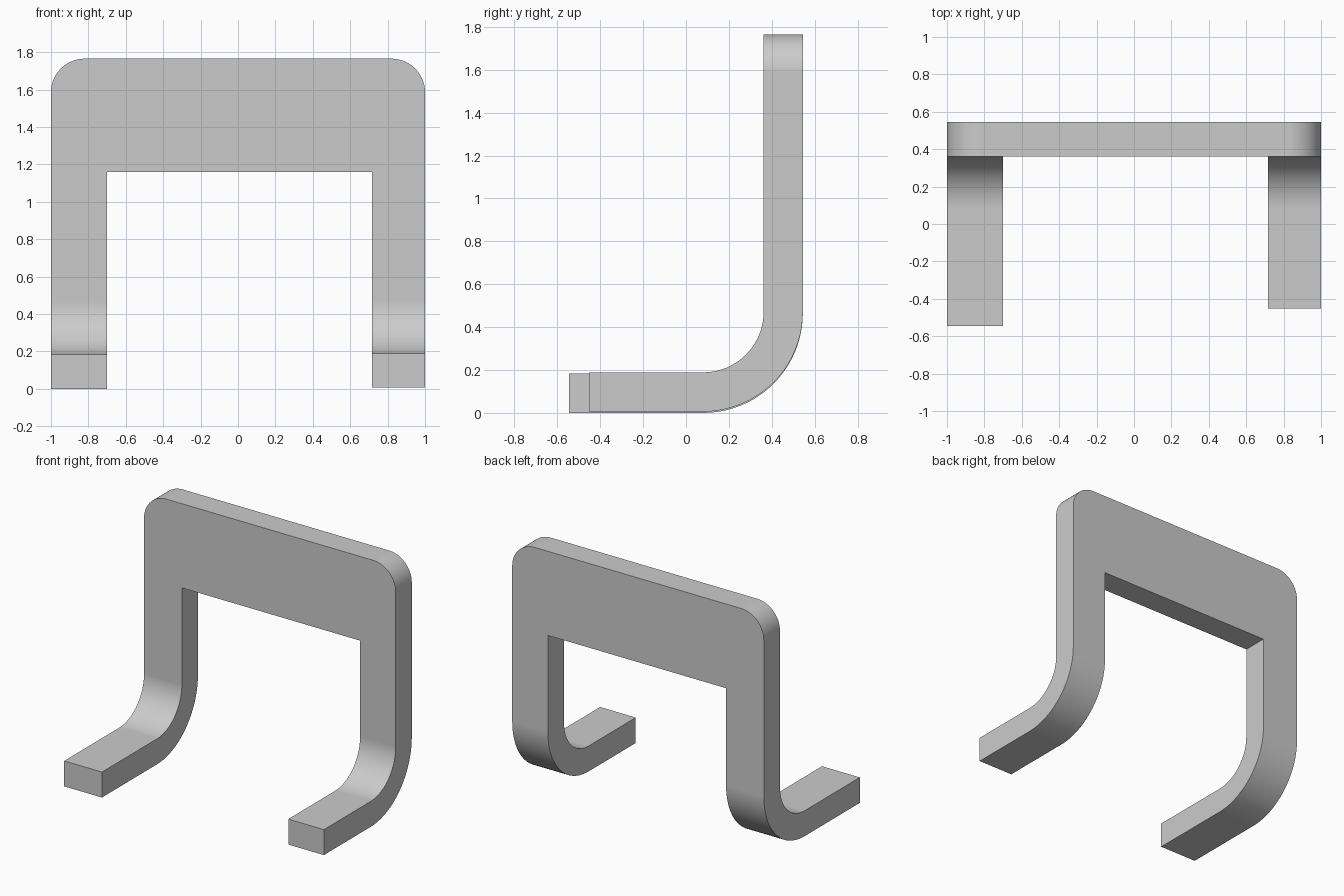
import bpy, bmesh, math
from mathutils import Matrix, Vector

if "Cube" in bpy.data.objects:
    bpy.data.objects.remove(bpy.data.objects["Cube"])

Y_FRONT, Y_BACK = 0.362, 0.545     # upright plate thickness
TOP, OPENING, R = 1.765, 1.16, 0.18
BEND_Y, STEPS = 0.08, 20           # centre line of the foot bends
LEFT_Z, RIGHT_Z = 0.465, 0.471     # height of each bend centre


def arc(cx, cz, start, n=14):
    return [(cx + R * math.cos(math.radians(start + 90 * i / n)),
             cz + R * math.sin(math.radians(start + 90 * i / n))) for i in range(n + 1)]


# upright plate: rounded arch outline, extruded to thickness
outline = [(-1, LEFT_Z), (-0.70, LEFT_Z), (-0.70, OPENING), (0.717, OPENING),
           (0.717, RIGHT_Z), (1, RIGHT_Z)]
outline += arc(1 - R, TOP - R, 0) + arc(-1 + R, TOP - R, 90)

bm = bmesh.new()
front = bm.faces.new([bm.verts.new((x, Y_FRONT, z)) for x, z in outline])
ext = bmesh.ops.extrude_face_region(bm, geom=[front], use_keep_orig=True)
bmesh.ops.translate(bm, vec=(0, Y_BACK - Y_FRONT, 0),
                    verts=[g for g in ext["geom"] if isinstance(g, bmesh.types.BMVert)])
bmesh.ops.recalc_face_normals(bm, faces=bm.faces)


def grow(face):
    return bmesh.ops.extrude_discrete_faces(bm, faces=[face])["faces"][0]


# feet: bend each leg end forward, then run it straight
def add_foot(side, bend_z, tip_y):
    face = next(f for f in bm.faces if f.calc_center_median().x * side > 0.5
                and abs(f.calc_center_median().z - bend_z) < 1e-4)
    turn = Matrix.Rotation(-math.pi / 2 / STEPS, 3, 'X')
    for _ in range(STEPS):
        face = grow(face)
        bmesh.ops.rotate(bm, verts=face.verts[:], cent=Vector((0, BEND_Y, bend_z)), matrix=turn)
    face = grow(face)
    bmesh.ops.translate(bm, verts=face.verts[:], vec=(0, tip_y - BEND_Y, 0))


add_foot(-1, LEFT_Z, -0.545)
add_foot(1, RIGHT_Z, -0.453)

bmesh.ops.recalc_face_normals(bm, faces=bm.faces)
mesh = bpy.data.meshes.new("bent_bracket")
bm.to_mesh(mesh)
bm.free()
bracket = bpy.data.objects.new("bent_bracket", mesh)
bpy.context.collection.objects.link(bracket)

# smooth bends, crisp edges
bpy.context.view_layer.objects.active = bracket
bracket.select_set(True)
bpy.ops.object.shade_smooth_by_angle(angle=math.radians(30))
weighted = bracket.modifiers.new("weighted_normals", 'WEIGHTED_NORMAL')
weighted.keep_sharp = True
